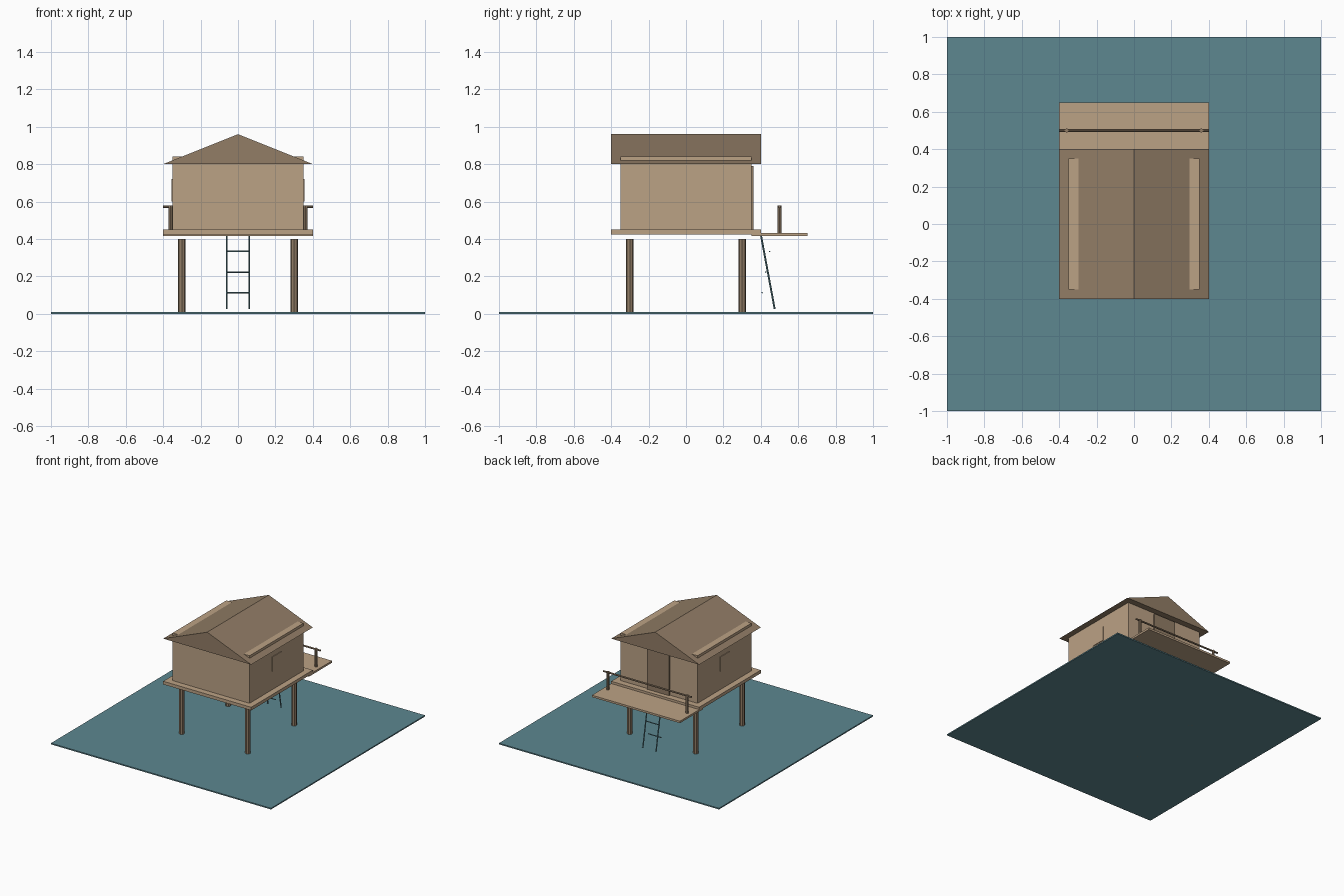
import bpy
import bmesh
from mathutils import Vector

cube = bpy.data.objects.get("Cube")
if cube:
    bpy.data.objects.remove(cube, do_unlink=True)


def material(name, colour):
    mat = bpy.data.materials.new(name)
    mat.use_nodes = True
    rgba = (*colour, 1)
    mat.diffuse_color = rgba
    mat.node_tree.nodes["Principled BSDF"].inputs["Base Color"].default_value = rgba
    return mat


light_wood = material("light wood", (0.50, 0.36, 0.235))
dark_wood = material("dark wood", (0.287, 0.205, 0.133))
teal = material("teal water", (0.109, 0.242, 0.279))


def finish(name, bm, mat):
    bmesh.ops.recalc_face_normals(bm, faces=bm.faces)
    mesh = bpy.data.meshes.new(name)
    bm.to_mesh(mesh)
    bm.free()
    mesh.materials.append(mat)
    obj = bpy.data.objects.new(name, mesh)
    bpy.context.scene.collection.objects.link(obj)
    return obj


def box(name, low, high, mat):
    low, high = Vector(low), Vector(high)
    bm = bmesh.new()
    bmesh.ops.create_cube(bm, size=1)
    bmesh.ops.scale(bm, vec=high - low, verts=bm.verts)
    bmesh.ops.translate(bm, vec=(low + high) / 2, verts=bm.verts)
    return finish(name, bm, mat)


def rod(name, start, end, radius, mat, sides=8):
    start, end = Vector(start), Vector(end)
    axis = end - start
    bm = bmesh.new()
    bmesh.ops.create_cone(bm, cap_ends=True, segments=sides, radius1=radius,
                          radius2=radius, depth=axis.length)
    turn = Vector((0, 0, 1)).rotation_difference(axis).to_matrix()
    bmesh.ops.rotate(bm, cent=(0, 0, 0), matrix=turn, verts=bm.verts)
    bmesh.ops.translate(bm, vec=(start + end) / 2, verts=bm.verts)
    return finish(name, bm, mat)


def prism(name, profile, y0, y1, mat):
    bm = bmesh.new()
    face = bm.faces.new([bm.verts.new((x, y0, z)) for x, z in profile])
    extruded = bmesh.ops.extrude_face_region(bm, geom=[face])["geom"]
    moved = [v for v in extruded if isinstance(v, bmesh.types.BMVert)]
    bmesh.ops.translate(bm, vec=(0, y1 - y0, 0), verts=moved)
    return finish(name, bm, mat)


# Water sheet, house platform and back deck
box("water", (-1, -1, 0), (1, 1, 0.01), teal)
box("floor", (-0.4, -0.4, 0.424), (0.4, 0.4, 0.45), light_wood)
box("deck", (-0.4, 0.35, 0.415), (0.4, 0.65, 0.431), light_wood)

# Hut body, whose upper edges come through the roof, and gable roof
box("walls", (-0.35, -0.35, 0.45), (0.35, 0.35, 0.841), light_wood)
prism("roof", [(-0.4, 0.80), (0.4, 0.80), (0, 0.96)], -0.4, 0.4, dark_wood)
box("door", (-0.1, 0.345, 0.45), (0.1, 0.362, 0.79), dark_wood)

for side, s in (("left", 1), ("right", -1)):
    # Stilts
    for end, y in (("front", -0.3), ("back", 0.3)):
        rod(f"{end}_{side}_stilt", (s * 0.3, y, 0), (s * 0.3, y, 0.4), 0.02, dark_wood)
    # Side window panel
    x0, x1 = sorted((s * 0.347, s * 0.355))
    box(f"{side}_window", (x0, -0.06, 0.6), (x1, 0.06, 0.72), light_wood)
    # Railing post and ladder rail
    rod(f"{side}_railing_post", (s * 0.36, 0.5, 0.43), (s * 0.36, 0.5, 0.58), 0.011, dark_wood)
    rod(f"{side}_ladder_rail", (s * 0.06, 0.40, 0.424), (s * 0.06, 0.474, 0.026), 0.005, teal)

rod("railing", (-0.4, 0.5, 0.572), (0.4, 0.5, 0.572), 0.007, dark_wood)

# Ladder rungs
for i in range(3):
    y, z = 0.407 + 0.02 * i, 0.113 + 0.11 * i
    rod(f"ladder_rung_{i + 1}", (-0.06, y, z), (0.06, y, z), 0.004, teal)
